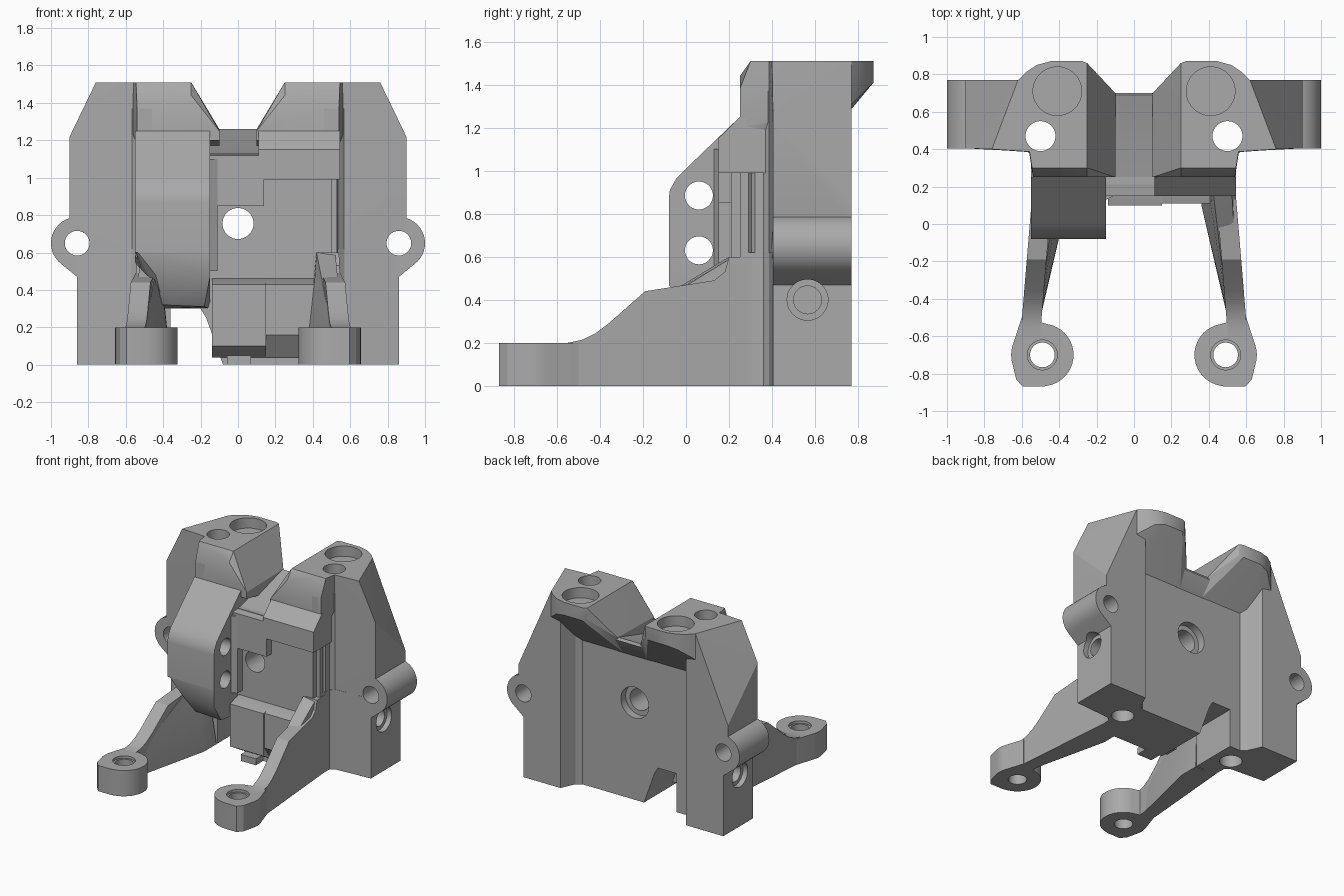
import bpy, bmesh, math
from mathutils import Vector

cube = bpy.data.objects.get("Cube")
if cube:
    bpy.data.objects.remove(cube)

grey = bpy.data.materials.new("machined_grey")
grey.use_nodes = True
colour = (0.40, 0.40, 0.40, 1)
grey.diffuse_color = colour
grey.node_tree.nodes["Principled BSDF"].inputs["Base Color"].default_value = colour

parts = []


def finish(name, bm):
    bmesh.ops.recalc_face_normals(bm, faces=bm.faces)
    mesh = bpy.data.meshes.new(name)
    bm.to_mesh(mesh)
    bm.free()
    mesh.materials.append(grey)
    ob = bpy.data.objects.new(name, mesh)
    bpy.context.collection.objects.link(ob)
    parts.append(ob)
    return ob


def place(axis, a, b, d):
    """Put a profile point (a, b) at depth d along the axis."""
    return {"x": (d, a, b), "y": (a, d, b), "z": (a, b, d)}[axis]


def prism(name, axis, pts, lo, hi, side=1, shear=0.0):
    bm = bmesh.new()
    rings = []
    for d in (lo, hi):
        ring = []
        for a, b in pts:
            x, y, z = place(axis, a, b, d)
            ring.append(bm.verts.new((side * (x - shear * (y - 0.33)), y, z)))
        rings.append(ring)
        bm.faces.new(ring)
    n = len(pts)
    for i in range(n):
        j = (i + 1) % n
        bm.faces.new((rings[0][i], rings[0][j], rings[1][j], rings[1][i]))
    return finish(name, bm)


def hull(name, pts, side=1):
    bm = bmesh.new()
    for x, y, z in pts:
        bm.verts.new((side * x, y, z))
    res = bmesh.ops.convex_hull(bm, input=bm.verts)
    junk = [g for g in res["geom_interior"] + res["geom_unused"]
            if isinstance(g, bmesh.types.BMVert)]
    bmesh.ops.delete(bm, geom=list(set(junk)), context="VERTS")
    bmesh.ops.dissolve_limit(bm, angle_limit=0.01, verts=bm.verts, edges=bm.edges)
    return finish(name, bm)


def circle(a, b, r, n=40):
    return [(a + r * math.cos(2 * math.pi * i / n), b + r * math.sin(2 * math.pi * i / n))
            for i in range(n)]


def bounds(ob):
    vs = [v.co for v in ob.data.vertices]
    return [(min(v[i] for v in vs), max(v[i] for v in vs)) for i in range(3)]


def drill(axis, a, b, r, lo, hi, side=1):
    """Cut a round hole through every part it meets."""
    cutter = prism("cutter", axis, circle(a, b, r), lo, hi, side)
    parts.remove(cutter)
    cutter.hide_render = True
    box = bounds(cutter)
    for ob in parts:
        if all(p[0] < q[1] and q[0] < p[1] for p, q in zip(bounds(ob), box)):
            mod = ob.modifiers.new("hole", "BOOLEAN")
            mod.operation, mod.solver, mod.object = "DIFFERENCE", "EXACT", cutter
            dg = bpy.context.evaluated_depsgraph_get()
            mesh = bpy.data.meshes.new_from_object(ob.evaluated_get(dg))
            ob.modifiers.clear()
            ob.data = mesh
    bpy.data.objects.remove(cutter)


for side, word in ((1, "left"), (-1, "right")):
    # Tower foot, stepped into the rear pocket
    prism(word + "_tower_foot", "z",
          [(.36, .26), (.53, .26), (.535, .36), (.57, .385), (.86, .405), (.86, .77),
           (.54, .77), (.49, .66), (.45, .63), (.36, .63)], 0, .62, side)
    # Tapered outer tower
    hull(word + "_tower",
         [(.54, .385, .6), (.86, .405, .6), (.86, .77, .6), (.54, .77, .6),
          (.9, .405, .76), (.9, .77, .76), (.9, .405, 1.22), (.9, .77, .87),
          (.54, .77, 1.45), (.54, .385, 1.51), (.76, .4, 1.51), (.62, .77, 1.51)], side)
    # Corner between tower and pocket
    prism(word + "_pocket_corner", "z",
          [(.44, .6), (.45, .63), (.49, .66), (.54, .77), (.6, .77), (.6, .6)],
          .5, 1.38, side)
    # Guide rib in front of the tower
    prism(word + "_rib", "z",
          [(.46, .25), (.53, .25), (.53, .29), (.515, .305), (.53, .32), (.535, .36),
           (.57, .39), (.57, .5), (.46, .5)], .46, 1.37, side)
    # Head with rear lip and sloping valley flank
    hull(word + "_head",
         [(.25, .3, 1.51), (.25, .86, 1.51), (.28, .872, 1.51), (.44, .872, 1.51),
          (.52, .85, 1.51), (.58, .81, 1.51), (.62, .77, 1.51), (.545, .3, 1.51),
          (.25, .86, 1.42), (.28, .872, 1.41), (.44, .872, 1.41), (.52, .85, 1.39),
          (.62, .77, 1.31), (.25, .25, 1.38), (.54, .25, 1.38), (.25, .25, 1.44),
          (.54, .25, 1.2), (.1, .25, 1.2), (.1, .25, 1.25), (.1, .7, 1.26),
          (.1, .63, 1.12), (.54, .63, 1.12)], side)
    # Side lug
    hull(word + "_lug",
         [(x, y, z) for y in (.405, .77)
          for x, z in circle(.86, .65, .14) + [(.86, .47), (.8, .47), (.8, .78)]], side)
    # Splayed arm with curved top, inner web and round foot
    prism(word + "_arm", "x",
          [(-.62, 0), (-.62, .2), (-.55, .2), (-.48, .215), (-.42, .245), (-.36, .29),
           (-.19, .44), (.13, .49), (.18, .53), (.2, .6), (.32, .6), (.32, 0)],
          .425, .53, side, .083)
    hull(word + "_arm_web",
         [(.5, -.5, 0), (.5, -.48, .19), (.56, -.45, .19), (.36, .1, 0), (.41, .1, .45),
          (.42, .2, .6), (.52, .22, .6), (.53, .1, .48), (.53, .25, 0), (.36, .25, 0)], side)
    hull(word + "_arm_foot",
         [(x, y, z) for z in (0, .2)
          for x, y in circle(.49, -.7, .167) + [(.63, -.83), (.595, -.87), (.49, -.87),
                                              (.6, -.5), (.53, -.52)]], side)

# Central wall with the notch beside its lower edge
prism("centre_wall", "y",
      [(-.5, 1.13), (-.5, .3), (-.2, .3), (-.17, .25), (-.08, 0), (.5, 0), (.5, 1.13)],
      .21, .63)
# Saddle between the heads
prism("saddle", "x",
      [(.15, .85), (.15, 1.12), (.25, 1.13), (.69, 1.26), (.7, 1.24), (.62, 1.1), (.3, .85)],
      -.15, .14)
# Stepped front ledge
prism("front_ledge", "x",
      [(.15, .99), (.15, 1.15), (.25, 1.25), (.5, 1.25), (.5, .99)], .11, .545)
# Lower front block with undercut
prism("lower_block", "x",
      [(.21, .46), (.1, .43), (.1, .1), (.2, .04), (.3, .04), (.3, .46)], -.14, .15)
prism("lower_side_block", "x",
      [(.21, .46), (.11, .43), (.11, .16), (.2, .04), (.3, .04), (.3, .46)], .14, .44)
prism("bottom_tab", "z", [(-.06, .12), (.07, .12), (.07, .3), (-.06, .3)], 0, .05)
# Bulging housing on the right half
prism("housing", "x",
      [(.4, 1.25), (.25, 1.25), (0, 1.01), (-.045, .965), (-.075, .91), (-.08, .87),
       (-.08, .6), (.4, .6)], -.55, -.15)
hull("housing_underside",
     [(-.55, -.08, .62), (-.15, -.08, .62), (-.15, -.08, .47), (-.44, -.06, .48),
      (-.4, .05, .32), (-.18, .05, .31), (-.15, .3, .3), (-.45, .3, .3),
      (-.55, .3, .55), (-.55, .3, .62), (-.15, .3, .62)])
hull("housing_cheek",
     [(x, y, z) for z in (.5, 1.1) for x, y in ((-.15, 0.13), (-.11, .15), (-.11, .25),
                                               (-.15, .25))])

# Holes
for side in (1, -1):
    drill("z", .5, .47, .08, -.1, 1.6, side)
    drill("z", .41, .71, .13, 1.43, 1.6, side)
    drill("z", .49, -.7, .066, -.1, .3, side)
    drill("z", .49, -.7, .08, .18, .3, side)
    drill("y", .86, .65, .066, .3, .9, side)
    drill("x", .565, .4, .095, .82, 1.1, side)
    drill("x", .565, .4, .065, .7, 1.1, side)
drill("y", 0, .755, .083, 0, .9)
drill("y", 0, .755, .12, .57, .9)
for z in (.885, .63):
    drill("x", .06, z, .065, -.7, 0)

# Smooth curved faces, keep sharp edges
bpy.ops.object.select_all(action="DESELECT")
for ob in parts:
    ob.select_set(True)
bpy.context.view_layer.objects.active = parts[0]
bpy.ops.object.shade_smooth_by_angle(angle=math.radians(25))
